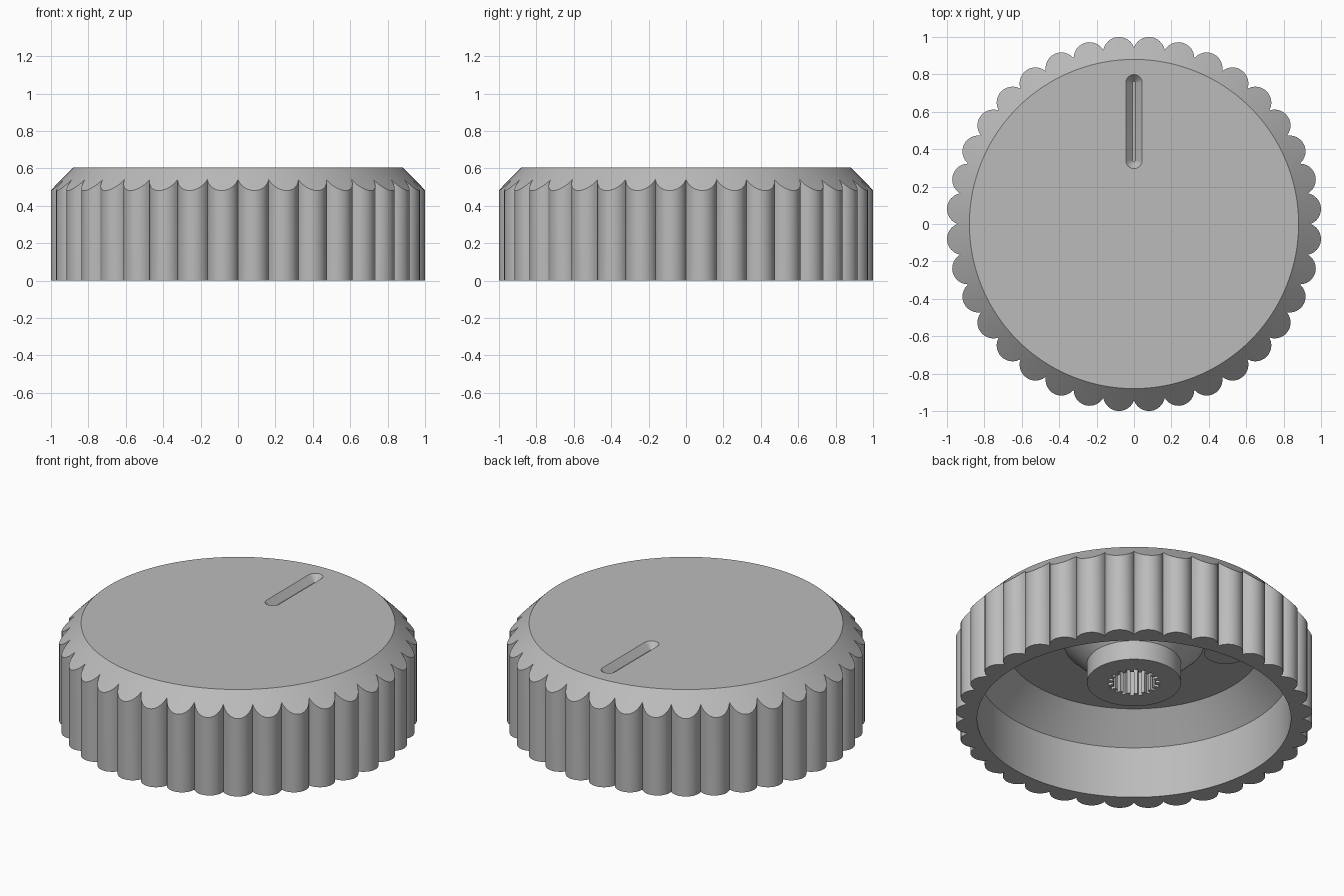
import bpy, bmesh
from math import sin, cos, pi, radians, atan2, hypot, acos

if "Cube" in bpy.data.objects:
    bpy.data.objects.remove(bpy.data.objects["Cube"])

BUMPS, STEPS = 36, 12
HEIGHT, TOP_R = 0.605, 0.88

gray = bpy.data.materials.new("plain gray")
gray.use_nodes = True
COLOR = (0.5, 0.5, 0.5, 1)
gray.diffuse_color = COLOR
gray.node_tree.nodes["Principled BSDF"].inputs["Base Color"].default_value = COLOR


def finish(bm, name):
    bmesh.ops.recalc_face_normals(bm, faces=bm.faces)
    mesh = bpy.data.meshes.new(name)
    bm.to_mesh(mesh)
    bm.free()
    mesh.materials.append(gray)
    obj = bpy.data.objects.new(name, mesh)
    bpy.context.collection.objects.link(obj)
    bpy.ops.object.select_all(action="DESELECT")
    obj.select_set(True)
    bpy.context.view_layer.objects.active = obj
    bpy.ops.object.shade_smooth_by_angle(angle=radians(30))
    return obj


def loft(bm, a, b):
    for i in range(len(a)):
        j = (i + 1) % len(a)
        bm.faces.new((a[i], a[j], b[j], b[i]))


def loop_edges(bm, ring):
    return [bm.edges.get((ring[i - 1], ring[i])) for i in range(len(ring))]


# Scalloped outline as polar samples: round bumps around the rim
center_r, bump_r = 0.918, 0.0853
half = pi / BUMPS
notch_r = center_r * cos(half) + (bump_r**2 - (center_r * sin(half))**2) ** 0.5
sweep = acos((notch_r * cos(half) - center_r) / bump_r)
outline = []
for k in range(BUMPS):
    for s in range(STEPS):
        t = sweep * (2 * s / STEPS - 1)
        x, y = center_r + bump_r * cos(t), bump_r * sin(t)
        outline.append((atan2(y, x) + (2 * k + 1) * half, hypot(x, y)))

bm = bmesh.new()


def ring(radius, z):
    """Ring of vertices; radius and z may depend on sample index."""
    verts = []
    for i, (a, r) in enumerate(outline):
        rr = radius(i, r) if callable(radius) else radius
        zz = z(rr) if callable(z) else z
        verts.append(bm.verts.new((rr * cos(a), rr * sin(a), zz)))
    return verts


def rim(i, r):
    return r


def spline(i, r):
    return 0.145 if (i // STEPS) % 2 else 0.12


# Knob shell, from the top edge over the grip, into the cavity and shaft socket
sections = [
    (TOP_R, HEIGHT),
    (rim, lambda r: HEIGHT - (r - TOP_R)),
    (rim, 0),
    (0.88, 0),
    (0.88, 0.32),
    (0.72, 0.48),
    (0.39, 0.48),
    (0.264, 0.354),
    (0.264, 0.234),
    (spline, 0.234),
    (spline, 0.45),
]
rings = [ring(*s) for s in sections]
for a, b in zip(rings, rings[1:]):
    loft(bm, a, b)
bm.faces.new(rings[-1])


# Indicator groove with sloped sides and rounded ends
def capsule(r, z):
    verts = []
    for cy, start in ((0.755, 0), (0.34, pi)):
        for s in range(13):
            a = start + pi * s / 12
            verts.append(bm.verts.new((r * cos(a), cy + r * sin(a), z)))
    return verts


lip, floor = capsule(0.044, HEIGHT), capsule(0.008, HEIGHT - 0.04)
loft(bm, lip, floor)
bm.faces.new(floor)
bmesh.ops.triangle_fill(bm, use_beauty=True,
                        edges=loop_edges(bm, rings[0]) + loop_edges(bm, lip))
finish(bm, "knob_body")

# Small post inside the rim below the indicator
bm = bmesh.new()
bmesh.ops.create_cone(bm, cap_ends=True, segments=32, radius1=0.12, radius2=0.12, depth=0.43)
bmesh.ops.translate(bm, verts=bm.verts, vec=(0, 0.8, 0.285))
finish(bm, "inner_post")
